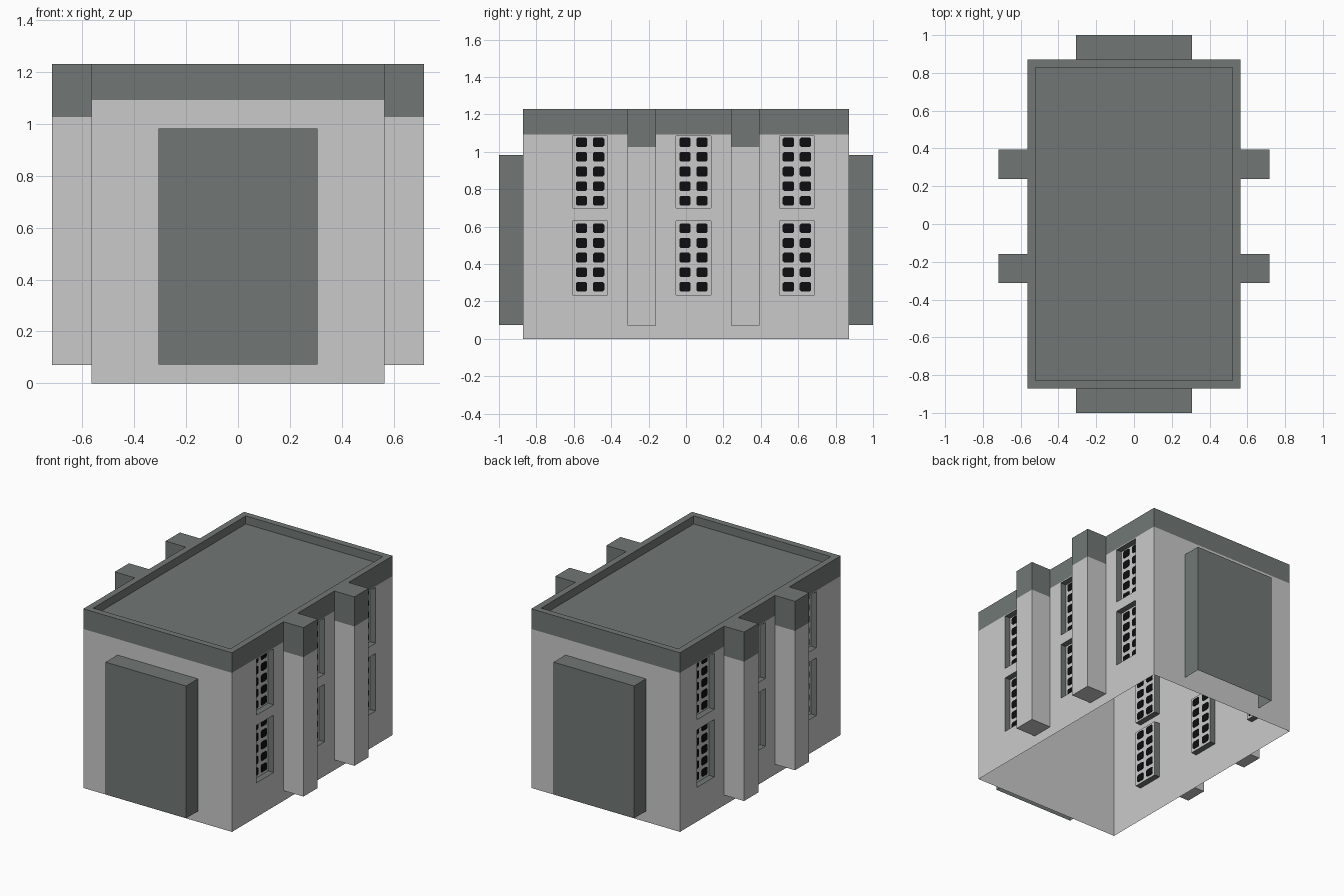
import bpy, bmesh, math
from mathutils import Matrix, Vector

if "Cube" in bpy.data.objects:
    bpy.data.objects.remove(bpy.data.objects["Cube"])


def material(name, rgb):
    m = bpy.data.materials.new(name)
    m.diffuse_color = (*rgb, 1)
    m.use_nodes = True
    m.node_tree.nodes["Principled BSDF"].inputs["Base Color"].default_value = m.diffuse_color
    return m


LIGHT = material("light_grey_wall", (0.59, 0.59, 0.59))
DARK = material("dark_slate_trim", (0.165, 0.187, 0.182))
BLACK = material("black_glass", (0.004, 0.004, 0.005))

X, Y = 0.565, 0.872            # half size of the main block
BAND, TOP = 1.092, 1.23        # parapet bottom and top
MID, STEP = 0.04, 0.553        # bay centre and spacing along the sides
WIN_Y = [MID - STEP, MID, MID + STEP]
WIN_HALF = 0.094
WIN_Z = [(0.235, 0.63), (0.70, 1.085)]
DEPTH = 0.042                  # window recess


def finish(bm, name, mats):
    me = bpy.data.meshes.new(name)
    bm.to_mesh(me)
    bm.free()
    for m in mats:
        me.materials.append(m)
    ob = bpy.data.objects.new(name, me)
    bpy.context.collection.objects.link(ob)
    return ob


def add_box(bm, lo, hi, mat=0, drop=None):
    """Box between two corners; faces pointing along 'drop' are left out."""
    lo, hi = Vector(lo), Vector(hi)
    mtx = Matrix.Translation((lo + hi) / 2) @ Matrix.Diagonal((*(hi - lo), 1))
    verts = bmesh.ops.create_cube(bm, size=1, matrix=mtx)["verts"]
    faces = list({f for v in verts for f in v.link_faces})
    bm.normal_update()
    for f in faces:
        f.material_index = mat
    if drop:
        out = [f for f in faces if f.normal.dot(Vector(drop)) > 0.9]
        bmesh.ops.delete(bm, geom=out, context="FACES_ONLY")


# Walls: an open-bottomed shell with recessed window bays
def quad(bm, pts, mat=0):
    bm.faces.new([bm.verts.new(p) for p in pts]).material_index = mat


bm = bmesh.new()
ys = [-Y] + [c + s * WIN_HALF for c in WIN_Y for s in (-1, 1)] + [Y]
zs = [0] + [z for pair in WIN_Z for z in pair] + [BAND]
for s in (-1, 1):
    for k in range(len(zs) - 1):
        z0, z1 = zs[k], zs[k + 1]
        quad(bm, [(-X, s * Y, z0), (X, s * Y, z0), (X, s * Y, z1), (-X, s * Y, z1)])
        for j in range(len(ys) - 1):
            ring = [(ys[j], z0), (ys[j + 1], z0), (ys[j + 1], z1), (ys[j], z1)]
            if j % 2 and k % 2:
                inner = s * (X - DEPTH)
                quad(bm, [(inner, y, z) for y, z in ring])
                for a, b in zip(ring, ring[1:] + ring[:1]):
                    quad(bm, [(s * X, *a), (s * X, *b), (inner, *b), (inner, *a)], 1)
            else:
                quad(bm, [(s * X, y, z) for y, z in ring])
bmesh.ops.remove_doubles(bm, verts=bm.verts, dist=1e-5)
bmesh.ops.recalc_face_normals(bm, faces=bm.faces)
finish(bm, "walls", [LIGHT, DARK])

# Parapet band with the sunken roof
bm = bmesh.new()
add_box(bm, (-X, -Y, BAND), (X, Y, TOP), drop=(0, 0, -1))
top = [f for f in bm.faces if f.normal.z > 0.9]
bmesh.ops.inset_region(bm, faces=top, thickness=0.062)
bmesh.ops.inset_region(bm, faces=top, thickness=0.0)
bmesh.ops.translate(bm, verts=top[0].verts, vec=(0, 0, -0.055))
bmesh.ops.recalc_face_normals(bm, faces=bm.faces)
finish(bm, "parapet_and_roof", [DARK])

# Side pilasters with dark caps
bm = bmesh.new()
for s in (-1, 1):
    for c in (MID - STEP / 2, MID + STEP / 2):
        x0, x1 = sorted((s * X, s * 0.717))
        add_box(bm, (x0, c - 0.077, 0.07), (x1, c + 0.077, 1.027), 0, (0, 0, 1))
        add_box(bm, (x0, c - 0.077, 1.027), (x1, c + 0.077, TOP), 1, (0, 0, -1))
finish(bm, "pilasters", [LIGHT, DARK])

# Dark end panels, open underneath
for s, name in ((-1, "front_panel"), (1, "back_panel")):
    bm = bmesh.new()
    y0, y1 = sorted((s * Y, s * 1.0))
    add_box(bm, (-0.306, y0, 0.073), (0.306, y1, 0.982), 0, (0, 0, -1))
    inner = [f for f in bm.faces if f.normal.y * s < -0.9]
    bmesh.ops.delete(bm, geom=inner, context="FACES_ONLY")
    finish(bm, name, [DARK])

# Window panes: thin plates with clipped corners, two columns of five per window
bm = bmesh.new()
HW, HH, C, T = 0.0305, 0.026, 0.008, 0.003
outline = [(HW, HH - C), (HW - C, HH), (C - HW, HH), (-HW, HH - C),
           (-HW, C - HH), (C - HW, -HH), (HW - C, -HH), (HW, C - HH)]
for s in (-1, 1):
    x = s * (X - DEPTH)
    for cy in WIN_Y:
        for z0 in (0.278, 0.738):
            for row in range(5):
                for col in (-1, 1):
                    oy, oz = cy + col * 0.0455, z0 + row * 0.0783
                    f = bm.faces.new([bm.verts.new((x - T, oy + a, oz + b)) for a, b in outline])
                    geo = bmesh.ops.extrude_face_region(bm, geom=[f], use_keep_orig=True)["geom"]
                    moved = [v for v in geo if isinstance(v, bmesh.types.BMVert)]
                    bmesh.ops.translate(bm, verts=moved, vec=(2 * T, 0, 0))
bmesh.ops.recalc_face_normals(bm, faces=bm.faces)
finish(bm, "window_panes", [BLACK])
